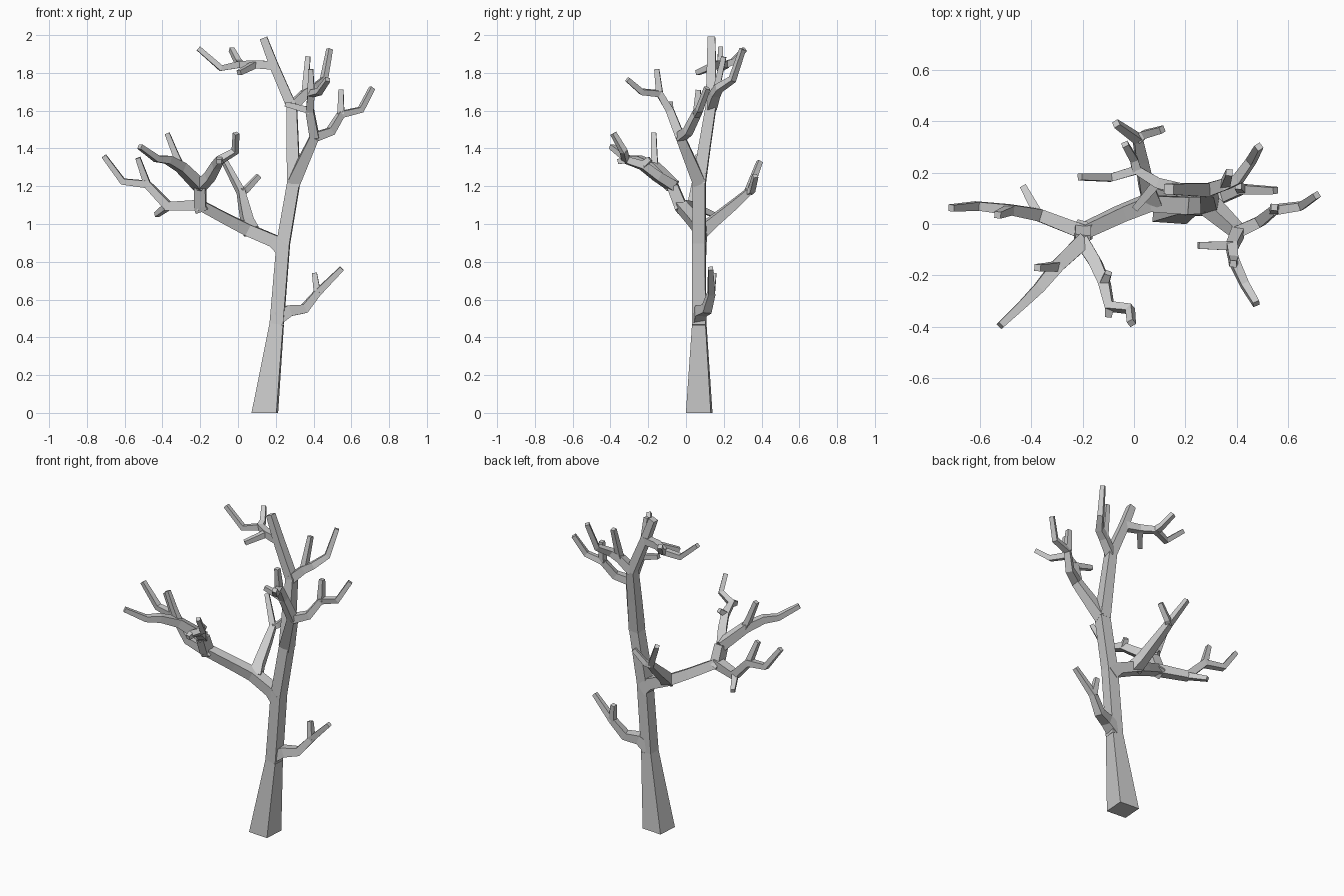
import bpy
import bmesh
from mathutils import Vector

default_cube = bpy.data.objects.get("Cube")
if default_cube:
    bpy.data.objects.remove(default_cube, do_unlink=True)

# One pale grey bark for the whole tree
bark = bpy.data.materials.new("pale_grey_bark")
bark.use_nodes = True
bark_colour = (0.6, 0.6, 0.6, 1)
bark.diffuse_color = bark_colour
bark.node_tree.nodes["Principled BSDF"].inputs["Base Color"].default_value = bark_colour

SIDE = Vector((1, -0.07, 0))
UP = Vector((0, 0, 1))


def path_directions(points):
    """Direction of travel at each point, averaged at the bends."""
    steps = [(b - a).normalized() for a, b in zip(points, points[1:])]
    bends = [(a + b).normalized() for a, b in zip(steps, steps[1:])]
    return [steps[0]] + bends + [steps[-1]]


def limb(name, path, start, end, flat_base=False):
    """Square tapering tube along a path, capped at both ends."""
    points = [Vector(p) for p in path]
    directions = path_directions(points)
    if flat_base:
        directions[0] = UP.copy()
    across = SIDE if abs(directions[0].z) > 0.7 else UP
    mesh = bmesh.new()
    rings = []
    for index, (point, direction) in enumerate(zip(points, directions)):
        # carry the section along the path without twisting it
        across = (across - direction * across.dot(direction)).normalized()
        other = direction.cross(across)
        half = start + (end - start) * index / (len(points) - 1)
        corners = (across + other, other - across, -across - other, across - other)
        rings.append([mesh.verts.new(point + corner * half) for corner in corners])
    for lower, upper in zip(rings, rings[1:]):
        for side in range(4):
            after = (side + 1) % 4
            mesh.faces.new((lower[side], lower[after], upper[after], upper[side]))
    mesh.faces.new(rings[0][::-1])
    mesh.faces.new(rings[-1])
    bmesh.ops.recalc_face_normals(mesh, faces=mesh.faces)
    data = bpy.data.meshes.new(name)
    mesh.to_mesh(data)
    mesh.free()
    data.materials.append(bark)
    limb_object = bpy.data.objects.new(name, data)
    bpy.context.collection.objects.link(limb_object)
    return limb_object


def twig(name, *path):
    return limb(name, path, start=0.018, end=0.013)


# Trunk, flared at the foot, and the leader that continues it
waist = (0.205, 0.07, 0.47)
crotch = (0.295, 0.07, 1.22)
shoulder = (0.285, 0.132, 1.62)
limb("trunk_foot", [(0.142, 0.07, 0), waist], start=0.066, end=0.036, flat_base=True)
limb("trunk", [waist, (0.24, 0.068, 0.9), crotch, (0.297, 0.075, 1.27)], start=0.036, end=0.031)
limb("leader", [crotch, (0.29, 0.1, 1.42), shoulder, (0.19, 0.135, 1.84), (0.135, 0.135, 1.985)],
     start=0.034, end=0.02)

# Low branch on the left side
low_fork = (0.42, 0.135, 0.635)
limb("low_branch", [(0.205, 0.07, 0.5), (0.27, 0.08, 0.54), (0.35, 0.11, 0.55), low_fork,
                    (0.55, 0.13, 0.765)], start=0.035, end=0.013)
twig("low_branch_twig", low_fork, (0.405, 0.148, 0.74))

# Big limb reaching to the right side
limb_fork = (-0.2, -0.03, 1.1)
upper_fork = (-0.2, -0.07, 1.2)
limb("right_limb", [(0.24, 0.07, 0.86), (0.19, 0.072, 0.91), (0.05, 0.08, 0.97),
                    (-0.05, 0.04, 1.02), limb_fork], start=0.036, end=0.027)
limb("right_limb_rise", [(-0.19, -0.02, 1.08), limb_fork, upper_fork], start=0.034, end=0.029)

# Outer branch of the big limb
outer_bend = (-0.37, 0.035, 1.095)
outer_fork = (-0.48, 0.055, 1.21)
limb("outer_branch", [limb_fork, outer_bend, outer_fork, (-0.61, 0.07, 1.225), (-0.71, 0.062, 1.36)],
     start=0.028, end=0.013)
twig("outer_branch_upper_twig", outer_fork, (-0.53, 0.035, 1.35))
twig("outer_branch_back_twig", outer_bend, (-0.43, 0.145, 1.05))

# Front branch of the big limb
front_fork = (-0.3, -0.165, 1.3)
limb("front_branch", [upper_fork, front_fork, (-0.37, -0.25, 1.34), (-0.43, -0.31, 1.345),
                      (-0.52, -0.395, 1.41)], start=0.03, end=0.013)
twig("front_branch_twig", front_fork, (-0.335, -0.168, 1.38), (-0.375, -0.17, 1.48))

# Inner branch of the big limb
inner_fork = (-0.115, -0.23, 1.31)
inner_bend = (-0.095, -0.32, 1.34)
limb("inner_branch", [upper_fork, (-0.15, -0.15, 1.25), inner_fork, inner_bend,
                      (-0.015, -0.33, 1.385), (-0.01, -0.385, 1.48)], start=0.027, end=0.013)
twig("inner_branch_upper_twig", inner_fork, (-0.1, -0.19, 1.345))
twig("inner_branch_front_twig", inner_bend, (-0.1, -0.36, 1.33))

# Back branch rising from the big limb
back_fork = (0.015, 0.33, 1.17)
limb("back_branch", [(0.07, 0.08, 0.96), (0.05, 0.14, 1.01), (0.03, 0.25, 1.1), back_fork,
                     (-0.07, 0.39, 1.33)], start=0.034, end=0.013)
twig("back_branch_twig", back_fork, (0.04, 0.348, 1.18), (0.11, 0.367, 1.255))

# Upper left branch splitting from the trunk
left_fork = (0.405, -0.03, 1.46)
limb("left_limb", [crotch, (0.35, 0.02, 1.34), left_fork], start=0.034, end=0.024)

# Side fork of the upper left branch
side_fork = (0.545, 0.055, 1.58)
limb("side_branch", [left_fork, (0.49, 0.01, 1.49), side_fork, (0.65, 0.07, 1.605),
                     (0.71, 0.112, 1.72)], start=0.024, end=0.013)
twig("side_branch_twig", side_fork, (0.545, 0.065, 1.71))

# Forward fork of the upper left branch
forward_bend = (0.38, -0.085, 1.6)
forward_fork = (0.387, -0.14, 1.69)
limb("forward_branch", [left_fork, forward_bend, forward_fork, (0.43, -0.235, 1.7),
                        (0.475, -0.31, 1.765)], start=0.024, end=0.013)
twig("forward_branch_upper_twig", forward_fork, (0.385, -0.155, 1.82))
twig("forward_branch_side_twig", forward_bend, (0.25, -0.083, 1.635))

# Crown branch on the left of the leader
crown_fork = (0.355, 0.155, 1.69)
limb("crown_left_branch", [shoulder, crown_fork, (0.405, 0.175, 1.72), (0.455, 0.245, 1.765),
                           (0.485, 0.3, 1.925)], start=0.026, end=0.013)
twig("crown_left_twig", crown_fork, (0.37, 0.2, 1.885))

# Crown branch on the right of the leader
top_bend = (0.09, 0.16, 1.845)
top_fork = (0.01, 0.21, 1.845)
limb("crown_right_branch", [(0.185, 0.135, 1.84), top_bend, top_fork, (-0.09, 0.18, 1.825),
                            (-0.21, 0.183, 1.93)], start=0.023, end=0.013)
twig("crown_right_back_twig", top_fork, (0, 0.25, 1.86), (-0.035, 0.31, 1.925))
twig("crown_right_front_twig", top_bend, (0.005, 0.06, 1.8))
